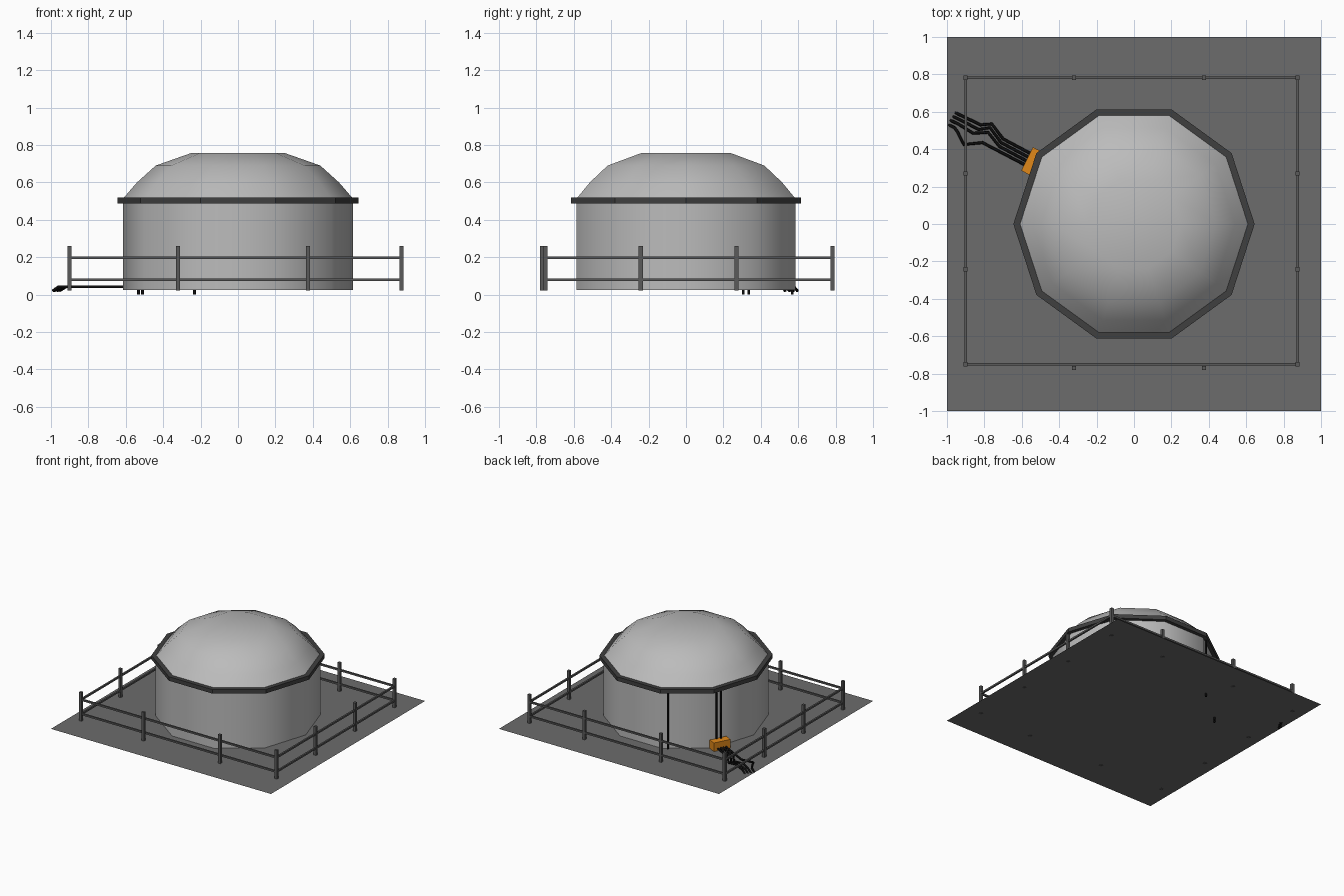
import bpy, math
from mathutils import Vector

if "Cube" in bpy.data.objects:
    bpy.data.objects.remove(bpy.data.objects["Cube"])

G = 0.025  # ground level


def material(name, rgb):
    m = bpy.data.materials.new(name)
    m.diffuse_color = (*rgb, 1)
    m.use_nodes = True
    m.node_tree.nodes["Principled BSDF"].inputs["Base Color"].default_value = m.diffuse_color
    return m


BLACK = material("black", (0.004, 0.004, 0.004))
DARK = material("dark_grey", (0.05, 0.05, 0.05))
STEEL = material("steel_grey", (0.1, 0.1, 0.1))
GROUND = material("ground_grey", (0.15, 0.15, 0.15))
WALL = material("wall_grey", (0.5, 0.5, 0.5))
ORANGE = material("orange", (0.75, 0.25, 0.01))


def mesh(name, verts, faces, mat, smooth=None):
    me = bpy.data.meshes.new(name)
    me.from_pydata(verts, [], faces)
    ob = bpy.data.objects.new(name, me)
    bpy.context.collection.objects.link(ob)
    me.materials.append(mat)
    if smooth:
        bpy.ops.object.select_all(action='DESELECT')
        ob.select_set(True)
        bpy.context.view_layer.objects.active = ob
        bpy.ops.object.shade_smooth_by_angle(angle=math.radians(smooth))
    return ob


def lathe(name, profile, mat, smooth=None, closed=False, cap=False, n=10):
    """Revolve an (r, z) profile around z with n sides."""
    k = len(profile)
    verts = [(r * math.cos(math.tau * i / n), r * math.sin(math.tau * i / n), z)
             for i in range(n) for r, z in profile]
    faces = []
    for i in range(n):
        j = (i + 1) % n
        for a in range(k if closed else k - 1):
            b = (a + 1) % k
            faces.append((i * k + a, j * k + a, j * k + b, i * k + b))
    if cap:
        faces.append([i * k + k - 1 for i in range(n)])
    return mesh(name, verts, faces, mat, smooth)


def box(name, center, size, mat, angle=0):
    bpy.ops.mesh.primitive_cube_add(size=1, location=center, rotation=(0, 0, angle))
    ob = bpy.context.object
    ob.name = name
    ob.scale = size
    ob.data.materials.append(mat)
    return ob


def tube(name, pts, radius, mat):
    cu = bpy.data.curves.new(name, 'CURVE')
    cu.dimensions = '3D'
    cu.bevel_depth = radius
    cu.bevel_resolution = 1
    cu.use_fill_caps = True
    sp = cu.splines.new('POLY')
    sp.points.add(len(pts) - 1)
    for p, co in zip(sp.points, pts):
        p.co = (*co, 1)
    cu.materials.append(mat)
    ob = bpy.data.objects.new(name, cu)
    bpy.context.collection.objects.link(ob)


# Ground sheet
mesh("ground", [(-1, -1, G), (1, -1, G), (1, 1, G), (-1, 1, G)], [(0, 1, 2, 3)], GROUND)

# Tank: ten-sided wall, dome and rim
lathe("tank_wall", [(0.615, G), (0.615, 0.5)], WALL, smooth=40)
lathe("dome", [(0.622, 0.505), (0.54, 0.6), (0.44, 0.69), (0.25, 0.757)], WALL,
      smooth=60, cap=True)
lathe("rim", [(0.605, 0.487), (0.645, 0.487), (0.645, 0.52), (0.605, 0.52)], DARK, closed=True)

# Fence posts
X0, X1, Y0, Y1 = -0.9, 0.875, -0.75, 0.782
posts = [(x, y) for x in (X0, X1) for y in (Y0, -0.242, 0.27, Y1)]
posts += [(x, y) for x in (-0.32, 0.375) for y in (-0.77, Y1)]
for x, y in posts:
    box("fence_post", (x, y, 0.141), (0.022, 0.022, 0.238), STEEL)

# Fence rails
for z in (0.08, 0.197):
    for y in (Y0, Y1):
        box("fence_rail", ((X0 + X1) / 2, y, z), (X1 - X0, 0.014, 0.014), STEEL)
    for x in (X0, X1):
        box("fence_rail", (x, (Y0 + Y1) / 2, z), (0.014, Y1 - Y0, 0.014), STEEL)

# Pipes running down the wall
for x, y in ((-0.532, 0.307), (-0.511, 0.336), (-0.232, 0.567)):
    tube("wall_pipe", [(x, y, 0), (x, y, 0.5)], 0.008, BLACK)

# Junction box at the wall foot
box("junction_box", (-0.543, 0.333, 0.06), (0.065, 0.14, 0.07), ORANGE, math.radians(-27))

# Cables trailing over the ground
cables = [
    [(-0.55, 0.375), (-0.70, 0.455), (-0.76, 0.535), (-0.82, 0.53), (-0.92, 0.578), (-0.955, 0.595)],
    [(-0.56, 0.355), (-0.71, 0.435), (-0.77, 0.515), (-0.83, 0.505), (-0.93, 0.557), (-0.968, 0.575)],
    [(-0.57, 0.335), (-0.72, 0.415), (-0.78, 0.49), (-0.86, 0.485), (-0.94, 0.535), (-0.983, 0.555)],
    [(-0.58, 0.315), (-0.81, 0.435), (-0.91, 0.425), (-0.945, 0.495), (-0.96, 0.515), (-0.99, 0.53)],
]
for path in cables:
    pts = [(x, y, 0.041) for x, y in path]
    pts[-1] = (*path[-1], 0.02)
    tube("cable", pts, 0.008, BLACK)
